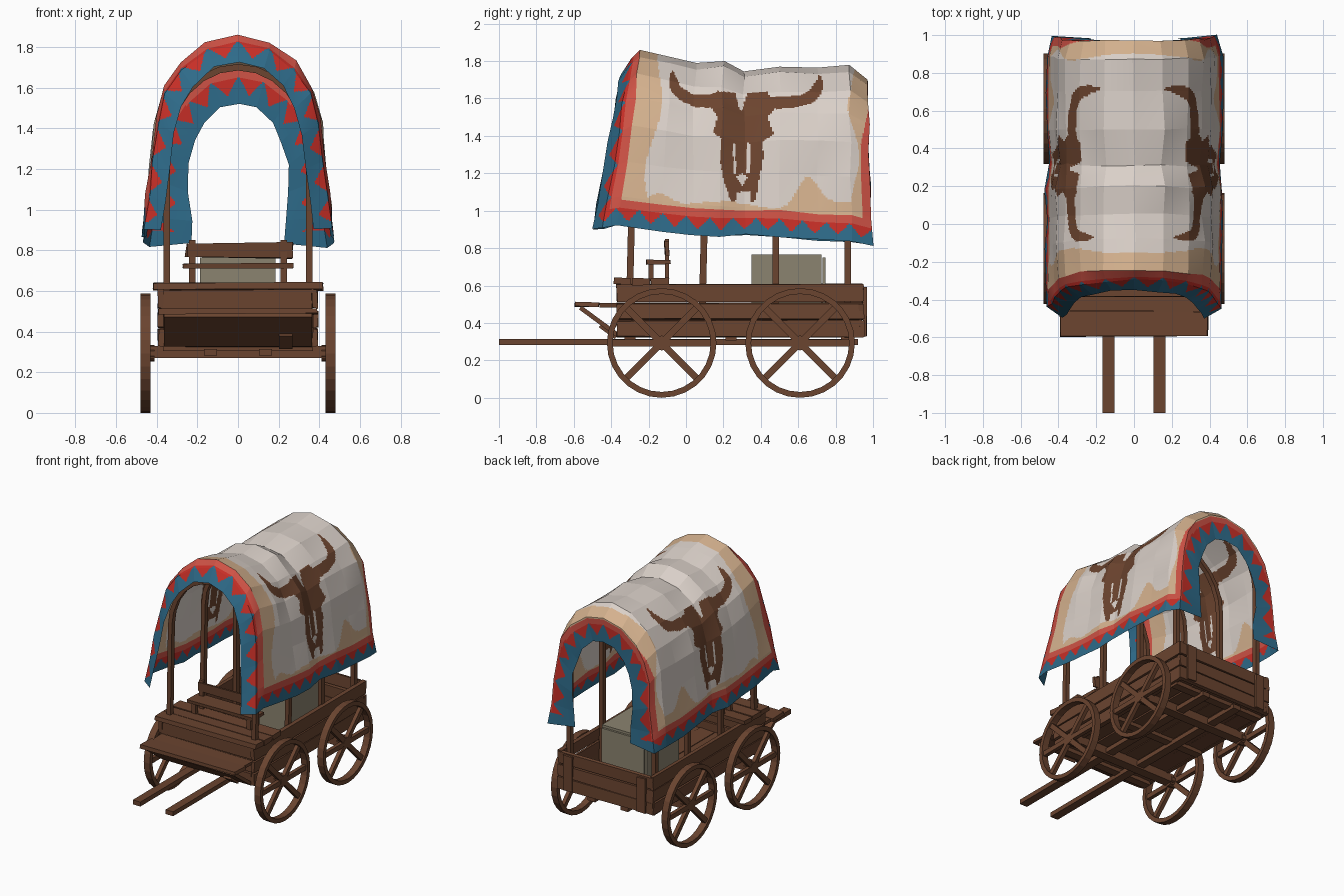
import bpy, bmesh, math, random
from mathutils import Vector

if "Cube" in bpy.data.objects:
    bpy.data.objects.remove(bpy.data.objects["Cube"])

random.seed(4)
COL = {
    "wood brown": (0.145, 0.058, 0.029), "painted brown": (0.15, 0.058, 0.028),
    "cream canvas": (0.70, 0.63, 0.58), "tan canvas": (0.66, 0.44, 0.27),
    "coral": (0.62, 0.085, 0.06), "red": (0.57, 0.028, 0.02),
    "blue": (0.027, 0.145, 0.25), "grey crate": (0.26, 0.23, 0.16)}
MAT = {}
for n, c in COL.items():
    MAT[n] = bpy.data.materials.new(n)
    MAT[n].diffuse_color = (*c, 1)


def finish(name, bm, mats=("wood brown",), fix=True):
    if fix:
        bmesh.ops.recalc_face_normals(bm, faces=bm.faces[:])
    me = bpy.data.meshes.new(name)
    bm.to_mesh(me)
    bm.free()
    for m in mats:
        me.materials.append(MAT[m])
    ob = bpy.data.objects.new(name, me)
    bpy.context.collection.objects.link(ob)
    return ob


def sweep(name, rings, closed=False):
    """Skin a list of four-point rings."""
    bm = bmesh.new()
    vs = [[bm.verts.new(p) for p in r] for r in rings]
    n = len(vs)
    for i in range(n if closed else n - 1):
        a, b = vs[i], vs[(i + 1) % n]
        for k in range(4):
            bm.faces.new((a[k], a[(k + 1) % 4], b[(k + 1) % 4], b[k]))
    if not closed:
        bm.faces.new(vs[0])
        bm.faces.new(vs[-1])
    return finish(name, bm)


def box(name, lo, hi, mat="wood brown", rough=0.0):
    bm = bmesh.new()
    bmesh.ops.create_cube(bm, size=1)
    for v in bm.verts:
        v.co = [(lo[k] + hi[k]) / 2 + v.co[k] * (hi[k] - lo[k])
                + random.uniform(-rough, rough) for k in range(3)]
    return finish(name, bm, (mat,))


def bar(name, p, q, wide, thick):
    """Straight bar lying in a plane of constant x."""
    p, q = Vector(p), Vector(q)
    side = Vector((1, 0, 0)) * wide / 2
    up = (q - p).normalized().cross(Vector((1, 0, 0))) * thick / 2
    return sweep(name, [[c + side + up, c + side - up, c - side - up, c - side + up]
                        for c in (p, q)])


# wheels and axles
for yc, end in ((-0.13, "front"), (0.61, "rear")):
    box(end + "_axle", (-0.43, yc - 0.035, 0.27), (0.43, yc + 0.035, 0.33))
    for s, sd in ((-1, "left"), (1, "right")):
        tag = f"{end}_{sd}_wheel"
        rings = []
        for i in range(28):
            a = math.tau * i / 28
            rings.append([(s * x, yc + r * math.cos(a), 0.293 + r * math.sin(a))
                          for x, r in ((0.43, 0.262), (0.48, 0.262), (0.48, 0.293), (0.43, 0.293))])
        sweep(tag + "_rim", rings, True)
        for i, deg in enumerate((0, 45, 135, 180, 225, 315)):
            a = math.radians(deg)
            d = Vector((0, math.cos(a), math.sin(a)))
            c = Vector((s * 0.455, yc, 0.293))
            bar(f"{tag}_spoke_{i}", c, c + d * 0.27, 0.028, 0.036)
        bm = bmesh.new()
        bmesh.ops.create_cone(bm, cap_ends=True, segments=10, radius1=0.04, radius2=0.04, depth=0.06)
        for v in bm.verts:
            v.co = (s * 0.44 + v.co.z, yc + v.co.x, 0.293 + v.co.y)
        finish(tag + "_hub", bm)

# shafts, cross beams and floor planks
for s, sd in ((-1, "left"), (1, "right")):
    box(sd + "_shaft", (s * 0.135 - 0.031, -1, 0.282), (s * 0.135 + 0.031, 0.92, 0.315))
for i, y in enumerate((-0.3, 0.24, 0.86)):
    box(f"cross_beam_{i}", (-0.37, y - 0.03, 0.305), (0.37, y + 0.03, 0.335))
for i in range(6):
    x = -0.37 + i * 0.1235
    box(f"floor_plank_{i}", (x, -0.35, 0.333), (x + 0.117, 0.93, 0.353), rough=0.003)

# side, front and rear wall planks
for i, (z0, z1) in enumerate(((0.325, 0.412), (0.420, 0.506), (0.515, 0.605))):
    for s, sd in ((-1, "left"), (1, "right")):
        x0, x1 = sorted((s * 0.365, s * 0.392))
        box(f"{sd}_wall_plank_{i}", (x0, -0.37, z0), (x1, 0.945, z1), rough=0.005)
    box(f"front_wall_plank_{i}", (-0.365, -0.365, z0), (0.365, -0.34, z1), rough=0.004)
    box(f"rear_wall_plank_{i}", (-0.39, 0.925, z0), (0.39, 0.95, z1), rough=0.005)
for s, sd in ((-1, "left"), (1, "right")):
    box(sd + "_rear_cleat", (s * 0.3 - 0.035, 0.945, 0.33), (s * 0.3 + 0.035, 0.965, 0.59), rough=0.004)

# footboard with the sloping board below it
box("footboard_front", (-0.39, -0.597, 0.488), (0.39, -0.465, 0.51), rough=0.004)
box("footboard_back", (-0.375, -0.46, 0.484), (0.375, -0.36, 0.506), rough=0.004)
bar("sloping_board", (0, -0.565, 0.482), (0, -0.365, 0.335), 0.73, 0.024)
bar("board_cleat", (0.235, -0.46, 0.385), (0.235, -0.375, 0.322), 0.065, 0.02)

# driver deck and bench
for i, y in enumerate((-0.385, -0.285, -0.185)):
    box(f"deck_plank_{i}", (-0.415, y, 0.605), (0.415, y + 0.094, 0.64), rough=0.005)
box("bench_seat", (-0.27, -0.21, 0.712), (0.27, -0.085, 0.735), rough=0.004)
box("bench_back", (-0.255, -0.115, 0.765), (0.27, -0.095, 0.835), rough=0.008)
for s, sd in ((-1, "left"), (1, "right")):
    box(sd + "_bench_post", (s * 0.225 - 0.017, -0.112, 0.63), (s * 0.225 + 0.017, -0.09, 0.85))
    box(sd + "_bench_leg", (s * 0.225 - 0.017, -0.2, 0.63), (s * 0.225 + 0.017, -0.175, 0.715))

# crate
box("crate", (-0.188, 0.35, 0.353), (0.185, 0.725, 0.765), "grey crate")
box("crate_panel", (-0.175, 0.73, 0.353), (0.175, 0.745, 0.75), "grey crate")

# bent hoops carrying the canvas
for k, y in enumerate((-0.30, 0.09, 0.48, 0.865)):
    lean = 0.025 if k < 2 else 0.0
    path = [(-1, 0, 0.36)] + [(-math.cos(math.pi * i / 12), math.sin(math.pi * i / 12), 1.3)
                              for i in range(13)] + [(1, 0, 0.36)]
    rings = []
    for c, sn, z in path:
        yy = y + lean * (z + 0.4 * sn - 0.6)
        rings.append([((0.35 + d) * c, yy + e, z + (0.40 + d) * sn)
                      for d, e in ((-0.016, -0.018), (0.016, -0.018), (0.016, 0.018), (-0.016, 0.018))])
    sweep(f"hoop_{k}", rings)

# canvas: stations are y top, y bottom, z top, z bottom, half width, splay
ST = [(-0.35, -0.50, 1.725, 0.90, 0.325, 1.4), (-0.30, -0.44, 1.815, 0.91, 0.407, 1.1),
      (-0.24, -0.365, 1.86, 0.92, 0.42, 1),
      (-0.08, -0.13, 1.82, 0.89, 0.425, 1), (0.05, 0.03, 1.79, 0.87, 0.42, 1),
      (0.20, 0.18, 1.80, 0.86, 0.425, 1), (0.31, 0.32, 1.745, 0.87, 0.405, 1),
      (0.50, 0.50, 1.77, 0.865, 0.42, 1), (0.71, 0.70, 1.765, 0.845, 0.42, 1),
      (0.875, 0.885, 1.78, 0.835, 0.42, 1), (0.97, 0.995, 1.70, 0.815, 0.392, 1),
      (0.965, 0.985, 1.52, 0.83, 0.25, -1)]
HALF = [(1.11, 0), (1.07, 0.17), (1.015, 0.37), (0.97, 0.57), (0.87, 0.73), (0.68, 0.86), (0.37, 0.965)]
PROF = [(-x, h) for x, h in HALF] + [(0, 1)] + [(x, h) for x, h in HALF[::-1]]
GRID = []
for yt, yb, zt, zb, w, sp in ST:
    row = []
    for x, h in PROF:
        f = abs(x) if abs(x) < 1 else 1 + (abs(x) - 1) * sp
        r = [random.uniform(-0.008, 0.008) for _ in range(3)]
        row.append(Vector((math.copysign(f * w, x) + r[0], yb + (yt - yb) * h + r[1],
                           zb + (zt - zb) * h + r[2] * (0 if h == 1 else 1))))
    GRID.append(row)
NS, NP, N, M = len(ST) - 1, len(PROF) - 1, 18, 18


def surf(u, v):
    i, j = min(int(u), NS - 1), min(int(v), NP - 1)
    a, b = u - i, v - j
    return (GRID[i][j].lerp(GRID[i + 1][j], a)).lerp(GRID[i][j + 1].lerp(GRID[i + 1][j + 1], a), b)


# painted skull outline in side view (y, z)
SKULL = [(-0.07, 1.75), (-0.09, 1.72), (-0.092, 1.67), (-0.07, 1.625), (-0.03, 1.59), (0.045, 1.555),
         (0.135, 1.55), (0.17, 1.50), (0.145, 1.42), (0.19, 1.385), (0.18, 1.29), (0.20, 1.17),
         (0.235, 1.06), (0.265, 1.045), (0.27, 1.10), (0.345, 1.10), (0.35, 1.045), (0.375, 1.06),
         (0.39, 1.17), (0.415, 1.29), (0.41, 1.37), (0.47, 1.41), (0.435, 1.50), (0.475, 1.545),
         (0.58, 1.55), (0.685, 1.58), (0.725, 1.63), (0.735, 1.68), (0.715, 1.735), (0.695, 1.69),
         (0.66, 1.645), (0.605, 1.615), (0.45, 1.61), (0.435, 1.635), (0.33, 1.63), (0.30, 1.54),
         (0.285, 1.54), (0.265, 1.63), (0.17, 1.64), (0.135, 1.62), (0.03, 1.625), (-0.03, 1.665),
         (-0.05, 1.71)]
SLITS = [[(0.25, 1.36), (0.264, 1.36), (0.268, 1.2), (0.256, 1.2)],
         [(0.33, 1.36), (0.344, 1.36), (0.338, 1.2), (0.326, 1.2)],
         [(0.27, 1.18), (0.30, 1.20), (0.33, 1.18), (0.30, 1.13)]]


def inside(y, z, poly):
    hit = False
    for (y0, z0), (y1, z1) in zip(poly, poly[1:] + poly[:1]):
        if (z0 > z) != (z1 > z) and y < y0 + (z - z0) * (y1 - y0) / (z1 - z0):
            hit = not hit
    return hit


def zigzag(e, t, band, depth):
    """0 none, 1 coral band, 2 red triangle, 3 blue edge."""
    if e < 0:
        return 0
    tri = 1 - abs(2 * (t % 1) - 1)
    return 1 if e < band else 2 if e < band + depth * tri else 3


CM = ["cream canvas", "coral", "red", "blue", "tan canvas", "painted brown"]


def paint(u, v):
    p = surf(u, v)
    y, z = p.y, p.z
    low = min(1, max(0, (abs(v - 7) - 2) / 2))
    c = zigzag(0.88 - min(v, NP - v), y / 0.125, 0.27, 0.42)
    if u < 2:
        c = max(c, zigzag((2 - u) / 2, v, 0.36, 0.48))
    elif u > 9:
        c = max(c, zigzag(u - 10.05 + 0.5 * low, v, 0.22 + 0.3 * low, 0.5))
    if c:
        return c
    if inside(y, z, SKULL) and not any(inside(y, z, s) for s in SLITS):
        return 5
    hem = 1.03 + 0.02 * math.sin(9 * y) + 0.16 * math.exp(-((y - 0.65) / 0.08) ** 2) \
        + 0.08 * math.exp(-((y + 0.15) / 0.1) ** 2)
    if u < 2.65 + 0.15 * math.sin(z * 9) or u > 9.2 + 0.25 * math.sin(z * 11) or z < hem:
        return 4
    return 0


bm = bmesh.new()
vs = [[bm.verts.new(surf(a / N, b / M)) for b in range(NP * M + 1)] for a in range(NS * N + 1)]
for a in range(NS * N):
    for b in range(NP * M):
        f = bm.faces.new((vs[a][b], vs[a][b + 1], vs[a + 1][b + 1], vs[a + 1][b]))
        f.material_index = paint((a + 0.5) / N, (b + 0.5) / M)
bm.normal_update()
if sum(f.normal.z for f in bm.faces) < 0:
    bmesh.ops.reverse_faces(bm, faces=bm.faces[:])
finish("canvas_cover", bm, CM, fix=False)

for m in bpy.data.materials:
    if m.users and not m.is_grease_pencil:
        m.use_nodes = True
        m.node_tree.nodes["Principled BSDF"].inputs["Base Color"].default_value = m.diffuse_color
